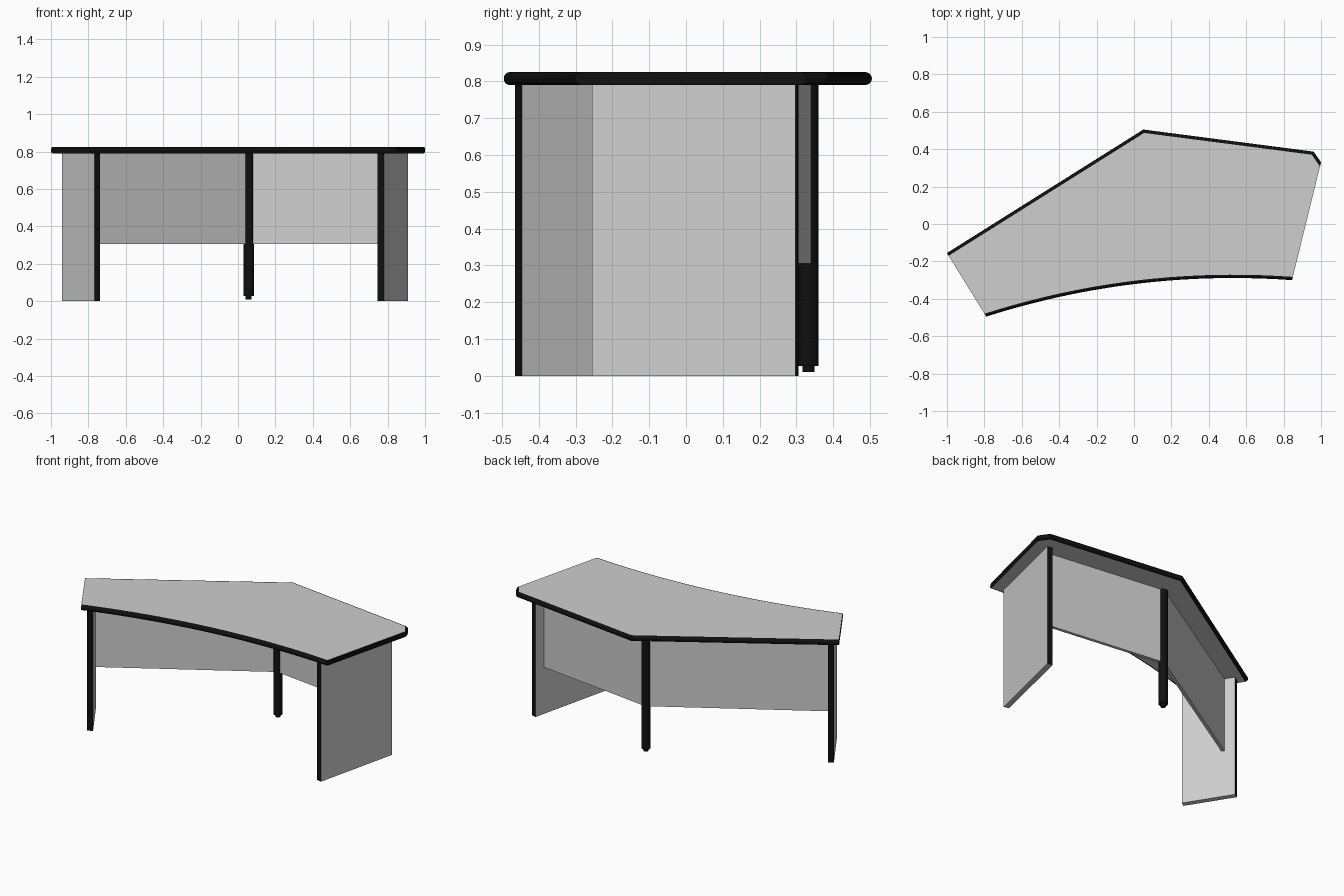
import bpy, bmesh, math
from mathutils import Vector

if "Cube" in bpy.data.objects:
    bpy.data.objects.remove(bpy.data.objects["Cube"])


def material(name, value):
    m = bpy.data.materials.new(name)
    m.use_nodes = True
    colour = (value, value, value, 1)
    m.diffuse_color = colour
    m.node_tree.nodes["Principled BSDF"].inputs["Base Color"].default_value = colour
    return m


GREY = material("light grey board", 0.62)
BLACK = material("black trim", 0.005)
TOP_LOW, TOP_HIGH = 0.79, 0.825


def finish(name, bm, mats):
    bmesh.ops.recalc_face_normals(bm, faces=bm.faces)
    mesh = bpy.data.meshes.new(name)
    bm.to_mesh(mesh)
    bm.free()
    for m in mats:
        mesh.materials.append(m)
    obj = bpy.data.objects.new(name, mesh)
    bpy.context.collection.objects.link(obj)
    return obj


def inset(points, dists):
    """Move each edge of a counter-clockwise outline inward by its distance."""
    n = len(points)
    normals = []
    for i in range(n):
        d = (points[(i + 1) % n] - points[i]).normalized()
        normals.append(Vector((-d.y, d.x)))
    result = []
    for i, p in enumerate(points):
        a, b = normals[i - 1], normals[i]
        da, db = dists[i - 1], dists[i]
        det = a.x * b.y - a.y * b.x
        result.append(p + Vector((da * b.y - db * a.y, a.x * db - b.x * da)) / det)
    return result


# Desk top: curved front, straight flat ends, angled back, half-round trim
start, end = Vector((-0.79, -0.495)), Vector((0.845, -0.30))
chord = (end - start).normalized()
control = (start + end) / 2 + Vector((-chord.y, chord.x)) * 0.158
SEGMENTS = 20
outline = []
for i in range(SEGMENTS + 1):
    t = i / SEGMENTS
    outline.append(start * (1 - t) ** 2 + control * 2 * t * (1 - t) + end * t * t)
outline += [Vector(p) for p in ((1.0, 0.33), (0.96, 0.387), (0.05, 0.505), (-1.0, -0.155))]
rounded = [1.0] * len(outline)
rounded[SEGMENTS] = 0.0
rounded[-1] = 0.0

bm = bmesh.new()
radius = (TOP_HIGH - TOP_LOW) / 2
STEPS = 8
rings = []
for k in range(STEPS + 1):
    angle = math.pi * (k / STEPS - 0.5)
    depth = radius * (1 - math.cos(angle))
    z = TOP_LOW + radius * (1 + math.sin(angle))
    ring = inset(outline, [r * depth for r in rounded])
    rings.append([bm.verts.new((p.x, p.y, z)) for p in ring])
for low, high in zip(rings, rings[1:]):
    for i in range(len(low)):
        j = (i + 1) % len(low)
        bm.faces.new((low[i], low[j], high[j], high[i])).material_index = 1
bm.faces.new(rings[0][::-1])
bm.faces.new(rings[-1])
finish("desk_top", bm, [GREY, BLACK])


def board(name, a, b, thickness, bottom, black_ends):
    """Upright board along the line a-b, reaching up to the desk top."""
    a, b = Vector(a), Vector(b)
    d = (b - a).normalized()
    side = Vector((-d.y, d.x)) * thickness / 2
    bm = bmesh.new()
    corners = [bm.verts.new((p.x, p.y, bottom)) for p in (a - side, b - side, b + side, a + side)]
    base = bm.faces.new(corners)
    up = bmesh.ops.extrude_face_region(bm, geom=[base])["geom"]
    bmesh.ops.translate(bm, vec=(0, 0, TOP_LOW - bottom),
                        verts=[v for v in up if isinstance(v, bmesh.types.BMVert)])
    bm.normal_update()
    for f in bm.faces:
        if black_ends and abs(f.normal.xy.dot(d)) > 0.9:
            f.material_index = 1
    finish(name, bm, [GREY, BLACK])


# End panels with black edging
board("left_end_panel", (0.763, -0.251), (0.893, 0.301), 0.035, 0, True)
board("right_end_panel", (-0.753, -0.455), (-0.926, -0.178), 0.035, 0, True)

# Screens between the end panels and the back post
POST = (0.057, 0.333)
board("left_screen", POST, (0.872, 0.228), 0.02, 0.305, False)
board("right_screen", POST, (-0.887, -0.24), 0.02, 0.305, False)


def cylinder(name, r, low, high):
    bm = bmesh.new()
    bmesh.ops.create_cone(bm, cap_ends=True, segments=16, radius1=r, radius2=r, depth=high - low)
    bmesh.ops.translate(bm, verts=bm.verts, vec=(*POST, (low + high) / 2))
    obj = finish(name, bm, [BLACK])
    bpy.ops.object.select_all(action="DESELECT")
    obj.select_set(True)
    bpy.context.view_layer.objects.active = obj
    bpy.ops.object.shade_smooth_by_angle(angle=math.radians(40))


# Back post and its levelling foot
cylinder("back_post", 0.0275, 0.027, TOP_LOW)
cylinder("post_foot", 0.016, 0.01, 0.027)
